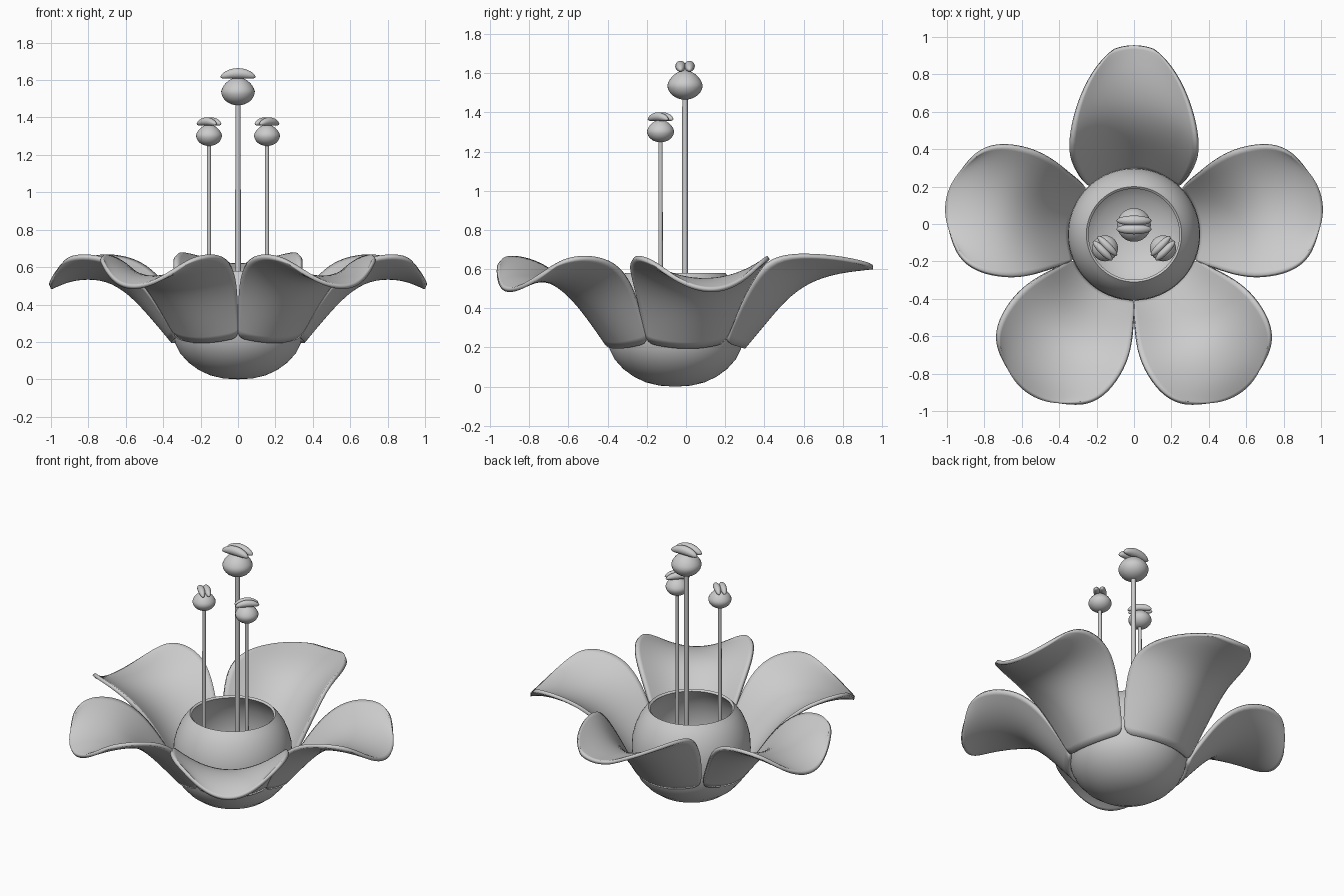
import bpy, bmesh, math
from mathutils import Matrix, Vector

if "Cube" in bpy.data.objects:
    bpy.data.objects.remove(bpy.data.objects["Cube"])

CENTRE = Vector((0, -0.055, 0))


def finish(bm, name, angle=50):
    bmesh.ops.recalc_face_normals(bm, faces=bm.faces)
    me = bpy.data.meshes.new(name)
    bm.to_mesh(me)
    bm.free()
    ob = bpy.data.objects.new(name, me)
    bpy.context.collection.objects.link(ob)
    bpy.ops.object.select_all(action='DESELECT')
    ob.select_set(True)
    bpy.context.view_layer.objects.active = ob
    bpy.ops.object.shade_smooth_by_angle(angle=math.radians(angle))
    return ob


def lathe(name, profile, segs=64):
    bm = bmesh.new()
    vs = [bm.verts.new((r, 0, z)) for r, z in profile]
    es = [bm.edges.new(p) for p in zip(vs, vs[1:])]
    bmesh.ops.spin(bm, geom=vs + es, cent=(0, 0, 0), axis=(0, 0, 1),
                   angle=2 * math.pi, steps=segs, use_merge=True)
    bmesh.ops.remove_doubles(bm, verts=bm.verts, dist=1e-4)
    bmesh.ops.translate(bm, verts=bm.verts, vec=CENTRE)
    return finish(bm, name)


def petal(name, rows, degrees):
    # each row: middle distance, middle height, edge distance, half width, edge height
    bm = bmesh.new()
    rot = Matrix.Rotation(math.radians(degrees), 4, 'Z')
    n = 8
    grid = []
    for am, zm, ae, w, ze in rows:
        line = []
        for i in range(n + 1):
            u = 2 * i / n - 1
            p = Vector((am + (ae - am) * u * u, w * u, zm + (ze - zm) * u * u))
            line.append(bm.verts.new(rot @ p + CENTRE))
        grid.append(line)
    for a, b in zip(grid, grid[1:]):
        for i in range(n):
            bm.faces.new((a[i], a[i + 1], b[i + 1], b[i]))
    ob = finish(bm, name)
    s = ob.modifiers.new("smooth", 'SUBSURF')
    s.levels = s.render_levels = 2
    t = ob.modifiers.new("thickness", 'SOLIDIFY')
    t.thickness = 0.022
    t.offset = 0


def stamen(name, x, y, z, size, turn):
    # filament
    bm = bmesh.new()
    h = z - 0.05
    bmesh.ops.create_cone(bm, cap_ends=True, segments=16, radius1=0.016 * size,
                          radius2=0.014 * size, depth=h,
                          matrix=Matrix.Translation((x, y, 0.05 + h / 2)))
    finish(bm, name + "_filament")
    # round head, narrowing upward, with two bowed lobes on top
    bm = bmesh.new()
    bmesh.ops.create_uvsphere(bm, u_segments=32, v_segments=16, radius=0.09)
    for v in bm.verts:
        k = 1 - max(0, v.co.z) * 2.0
        v.co = (v.co.x * k, v.co.y * k, v.co.z * 0.83)
    for side in (-1, 1):
        lobe = bmesh.ops.create_uvsphere(bm, u_segments=24, v_segments=12, radius=1)["verts"]
        for v in lobe:
            c = v.co.copy()
            v.co = (c.x * 0.094, c.y * 0.027 + side * 0.023,
                    0.096 + c.z * 0.028 - 0.018 * c.x * c.x)
    bm.transform(Matrix.Translation((x, y, z)) @ Matrix.Rotation(math.radians(turn), 4, 'Z')
                 @ Matrix.Scale(size, 4))
    finish(bm, name + "_head")


# cup: outer bowl, bulging wall, open rim and hollow inside
lathe("flower_cup", [
    (0, 0), (0.08, 0.005), (0.15, 0.022), (0.21, 0.05), (0.265, 0.09), (0.31, 0.14),
    (0.335, 0.19), (0.35, 0.25), (0.354, 0.32), (0.35, 0.39), (0.335, 0.45),
    (0.31, 0.51), (0.28, 0.553), (0.255, 0.58), (0.243, 0.57), (0.28, 0.525),
    (0.31, 0.46), (0.328, 0.39), (0.333, 0.32), (0.328, 0.25), (0.31, 0.19),
    (0.27, 0.125), (0.2, 0.07), (0.1, 0.03), (0, 0.022)])

# four matching side petals and the narrower rear petal
side_rows = [
    (0.35, 0.20, 0.29, 0.205, 0.23), (0.46, 0.33, 0.375, 0.245, 0.38),
    (0.58, 0.46, 0.46, 0.295, 0.52), (0.71, 0.54, 0.59, 0.347, 0.63),
    (0.86, 0.545, 0.75, 0.352, 0.665), (0.955, 0.52, 0.85, 0.32, 0.655),
    (1.02, 0.49, 0.905, 0.27, 0.63)]
rear_rows = [
    (0.35, 0.20, 0.25, 0.25, 0.23), (0.46, 0.33, 0.31, 0.29, 0.38),
    (0.56, 0.45, 0.385, 0.332, 0.54), (0.68, 0.54, 0.49, 0.345, 0.665),
    (0.82, 0.585, 0.68, 0.31, 0.675), (0.93, 0.60, 0.87, 0.225, 0.655),
    (1.01, 0.61, 0.985, 0.12, 0.625)]
for label, deg in (("right", 10.5), ("front_right", -56.5),
                   ("front_left", -123.5), ("left", 169.5)):
    petal(label + "_petal", side_rows, deg)
petal("rear_petal", rear_rows, 90)

# stamens
stamen("centre_stamen", 0, -0.005, 1.54, 1.0, 0)
stamen("left_stamen", -0.155, -0.13, 1.305, 0.77, -45)
stamen("right_stamen", 0.155, -0.13, 1.305, 0.77, 45)
